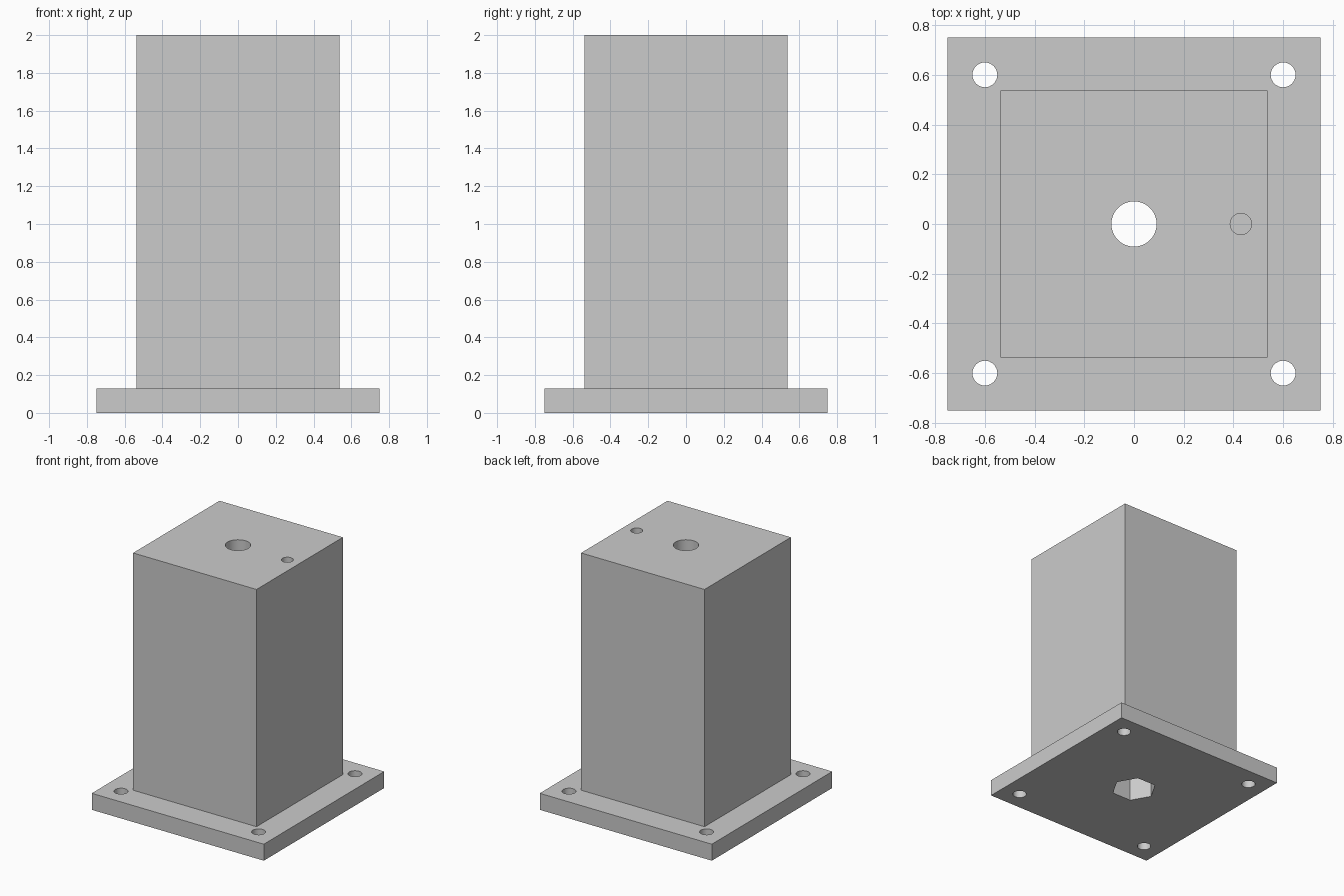
import bpy, bmesh
from math import radians
from mathutils import Matrix

default = bpy.data.objects.get("Cube")
if default:
    bpy.data.objects.remove(default, do_unlink=True)

grey = bpy.data.materials.new("plain grey")
grey.use_nodes = True
colour = (0.6, 0.6, 0.6, 1)
grey.diffuse_color = colour
grey.node_tree.nodes["Principled BSDF"].inputs["Base Color"].default_value = colour

PLATE, POST = 1.5, 1.076
THICK, TOP = 0.13, 2.0


def add_object(name, bm):
    mesh = bpy.data.meshes.new(name)
    bmesh.ops.recalc_face_normals(bm, faces=bm.faces)
    bm.to_mesh(mesh)
    bm.free()
    mesh.materials.append(grey)
    obj = bpy.data.objects.new(name, mesh)
    bpy.context.collection.objects.link(obj)
    return obj


# Base plate with the square post raised from its top face
bm = bmesh.new()
bmesh.ops.create_cube(bm, size=1, matrix=Matrix.Translation((0, 0, THICK / 2))
                      @ Matrix.Diagonal((PLATE, PLATE, THICK, 1)))
bm.normal_update()
top = max(bm.faces, key=lambda f: f.calc_center_median().z)
bmesh.ops.inset_region(bm, faces=[top], thickness=(PLATE - POST) / 2,
                       use_even_offset=True)
raised = bmesh.ops.extrude_face_region(bm, geom=[top])["geom"]
bmesh.ops.translate(bm, vec=(0, 0, TOP - THICK),
                    verts=[g for g in raised if isinstance(g, bmesh.types.BMVert)])
bmesh.ops.delete(bm, geom=[top], context="FACES")
stand = add_object("post_with_base_plate", bm)


# Holes: cut one prism at a time
def drill(x, y, low, high, radius, sides=48, turn=0):
    cut = bmesh.new()
    bmesh.ops.create_cone(cut, cap_ends=True, segments=sides, radius1=radius,
                          radius2=radius, depth=high - low,
                          matrix=Matrix.Translation((x, y, (low + high) / 2))
                          @ Matrix.Rotation(radians(turn), 4, "Z"))
    cutter = add_object("hole_cutter", cut)
    cutter.hide_render = True
    mod = stand.modifiers.new("hole", "BOOLEAN")
    mod.operation, mod.solver, mod.object = "DIFFERENCE", "EXACT", cutter
    bpy.ops.object.modifier_apply(modifier=mod.name)
    bpy.data.objects.remove(cutter, do_unlink=True)


bpy.context.view_layer.objects.active = stand
stand.select_set(True)

# Corner screw holes
for x in (-0.6, 0.6):
    for y in (-0.6, 0.6):
        drill(x, y, -0.1, THICK + 0.1, 0.05, 32)

drill(0, 0, -0.1, TOP + 0.1, 0.091)             # central bore
drill(0, 0, -0.1, 0.3, 0.165, 6, turn=30)       # hexagonal pocket
drill(0.43, 0, TOP - 0.2, TOP + 0.1, 0.043, 32)  # blind pin hole

bpy.ops.object.shade_smooth_by_angle(angle=radians(30))
